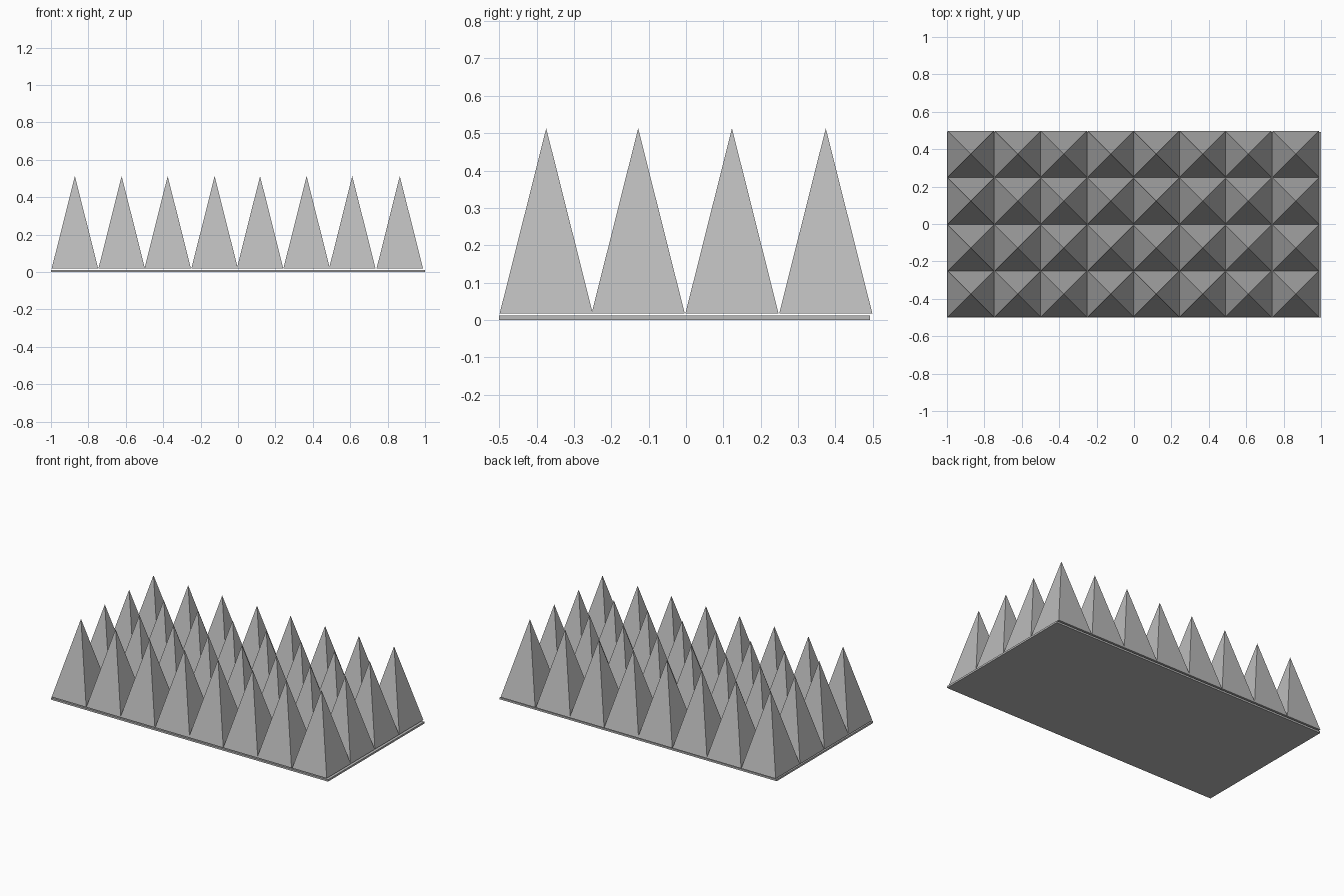
import bpy
import bmesh
from mathutils import Matrix

cube = bpy.data.objects.get("Cube")
if cube:
    bpy.data.objects.remove(cube, do_unlink=True)

grey = bpy.data.materials.new("plain grey")
grey.use_nodes = True
colour = (0.5, 0.5, 0.5, 1)
grey.diffuse_color = colour
grey.node_tree.nodes["Principled BSDF"].inputs["Base Color"].default_value = colour


def add_object(name, bm, location):
    mesh = bpy.data.meshes.new(name)
    bm.to_mesh(mesh)
    bm.free()
    mesh.materials.append(grey)
    obj = bpy.data.objects.new(name, mesh)
    obj.location = location
    bpy.context.collection.objects.link(obj)
    return obj


# Thin base plate, slightly short at the back
bm = bmesh.new()
bmesh.ops.create_cube(bm, size=1, matrix=Matrix.Diagonal((2, 0.993, 0.012, 1)))
add_object("base_plate", bm, (0, -0.0035, 0.006))

# One four-sided spike, its base square aligned with the axes
WIDTH, HEIGHT, BOTTOM = 0.249, 0.495, 0.018
bm = bmesh.new()
bmesh.ops.create_cone(bm, cap_ends=True, segments=4, radius1=WIDTH / 2 ** 0.5,
                      radius2=0, depth=HEIGHT)
bmesh.ops.remove_doubles(bm, verts=bm.verts, dist=0.0001)
xs = [v.co.x for v in bm.verts if v.co.z < 0]
ys = [v.co.y for v in bm.verts if v.co.z < 0]
if max(xs) > WIDTH * 0.6:
    bmesh.ops.rotate(bm, verts=bm.verts, matrix=Matrix.Rotation(0.785398, 3, "Z"))
spike = add_object("spike", bm, (0, 0, 0))

# Grid of spikes sharing one mesh
columns = [-0.872, -0.622, -0.376, -0.125, 0.118, 0.367, 0.611, 0.865]
rows = [-0.374, -0.128, 0.123, 0.374]
for r, y in enumerate(rows):
    for c, x in enumerate(columns):
        obj = spike if r == c == 0 else spike.copy()
        if obj is not spike:
            bpy.context.collection.objects.link(obj)
        obj.name = f"spike_row{r + 1}_column{c + 1}"
        obj.location = (x, y, BOTTOM + HEIGHT / 2)
